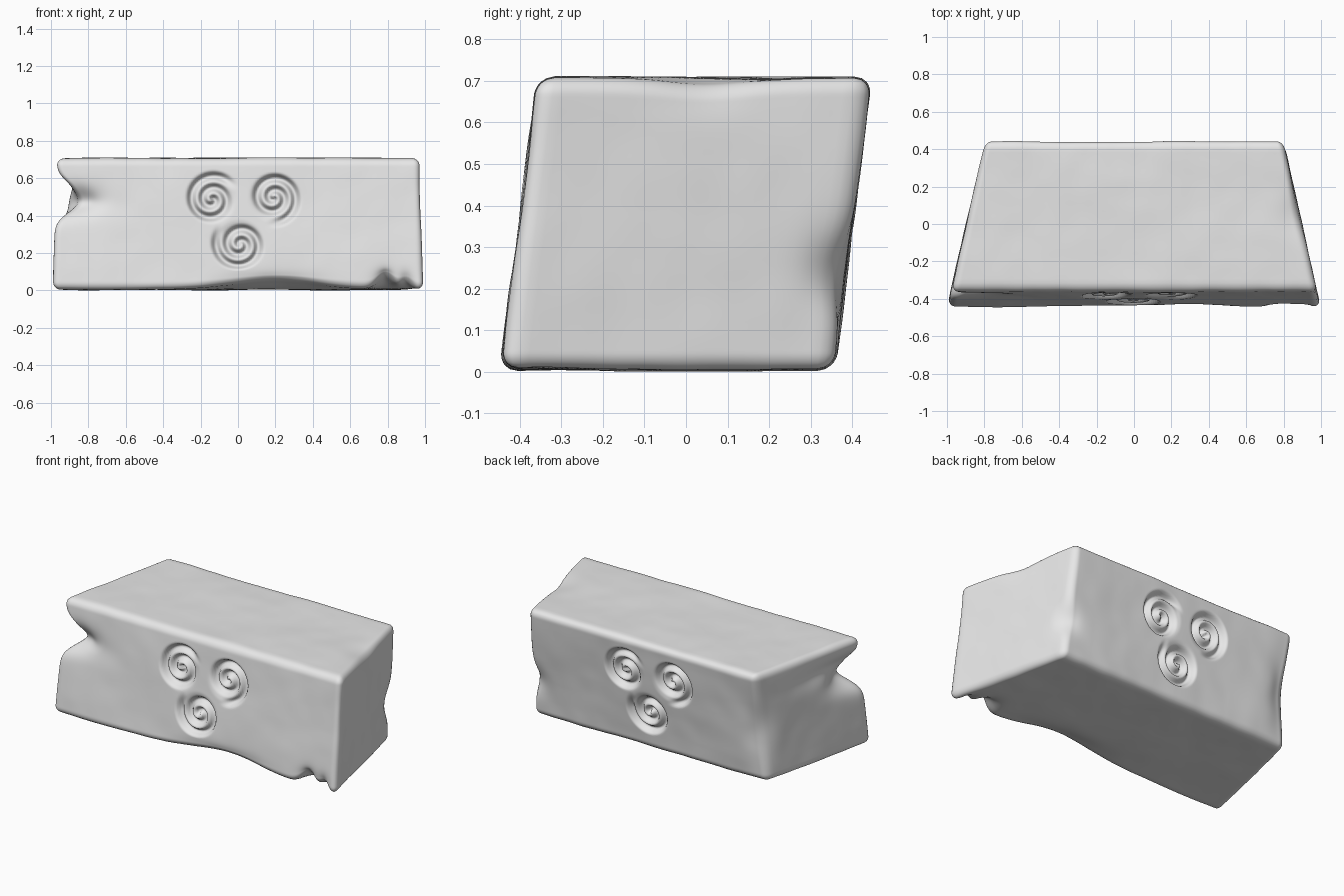
import bpy, bmesh, math
from mathutils import Vector, noise

old = bpy.data.objects.get("Cube")
if old:
    bpy.data.objects.remove(old, do_unlink=True)

HALF = Vector((1.0, 0.405, 0.355))
ROUND = 0.045
CELLS = (200, 36, 84)

# Chips and hollows: centre, reach, push
DENTS = [
    ((-1.0, -0.4, 0.47), (0.22, 0.22, 0.075), (0.12, 0.07, 0)),
    ((-1.0, -0.3, 0.56), (0.2, 0.35, 0.06), (0.05, 0, 0)),
    ((0.79, -0.45, 0.0), (0.06, 0.12, 0.09), (0, 0.04, 0.07)),
    ((0.9, -0.45, 0.0), (0.04, 0.1, 0.08), (0, 0.03, 0.04)),
    ((0.2, -0.45, 0.0), (0.32, 0.13, 0.08), (0, 0.02, 0.05)),
    ((0.82, 0.4, 0.24), (0.09, 0.09, 0.1), (-0.03, -0.03, 0)),
    ((-0.8, 0.42, 0.3), (0.1, 0.1, 0.25), (0.03, -0.03, 0)),
    ((0.9, 0.05, 0.71), (0.1, 0.15, 0.08), (-0.01, 0, -0.02)),
]
# Carved spirals: across, height, start angle in degrees
SPIRALS = [(-0.14, 0.485, 20), (0.19, 0.495, -108), (0.01, 0.245, 132)]
REACH, PITCH, DEPTH = 0.137, 0.062, 0.036


def smooth(t):
    t = max(0.0, min(1.0, t))
    return t * t * (3 - 2 * t)


def carving(across, height):
    """Depth of the three inward winding grooves at a point."""
    depth = 0.0
    for cx, cz, start in SPIRALS:
        dx, dz = across - cx, height - cz
        r = math.hypot(dx, dz)
        if r > REACH + PITCH:
            continue
        turn = ((math.atan2(dz, dx) - math.radians(start)) / math.tau) % 1
        s = (REACH - r) / PITCH - turn
        k = round(s)
        groove = 0.0
        if k >= 0:
            groove = math.cos(math.pi * (s - k)) ** 2 * smooth((k + turn) / 0.15)
        dish = 0.008 * smooth((REACH - r) / 0.04)
        depth = max(depth, dish + DEPTH * groove)
    return depth


def shape(p):
    # rounded block
    core = Vector([max(-(h - ROUND), min(h - ROUND, c)) for c, h in zip(p, HALF)])
    out = p - core
    q = core + out.normalized() * ROUND
    facing = out.normalized().y
    # lean back and taper to the rear
    q.y += 0.125 * q.z
    q.x *= 0.901 - 0.224 * q.y
    q.z += HALF.z
    # carve front and back
    if abs(facing) > 0.9:
        side = 1 if facing > 0 else -1
        q.y -= side * carving(-side * q.x, q.z)
    # weathering
    move = Vector()
    for centre, reach, push in DENTS:
        d = sum(((a - b) / w) ** 2 for a, b, w in zip(q, centre, reach))
        move += Vector(push) * math.exp(-d)
    wobble = noise.noise(q * 3.0) * 0.006 + noise.noise(q * 8.0) * 0.002
    return q + move - out.normalized() * (wobble + 0.003)


# Six gridded sides joined into one block
bm = bmesh.new()
for axis in range(3):
    u, v = (axis + 1) % 3, (axis + 2) % 3
    for side in (-1, 1):
        rows = []
        for i in range(CELLS[u] + 1):
            row = []
            for j in range(CELLS[v] + 1):
                p = Vector()
                p[axis] = side * HALF[axis]
                p[u] = (2 * i / CELLS[u] - 1) * HALF[u]
                p[v] = (2 * j / CELLS[v] - 1) * HALF[v]
                row.append(bm.verts.new(p))
            rows.append(row)
        for a, b in zip(rows, rows[1:]):
            for j in range(CELLS[v]):
                quad = [a[j], b[j], b[j + 1], a[j + 1]]
                bm.faces.new(quad if side > 0 else quad[::-1])
bmesh.ops.remove_doubles(bm, verts=bm.verts, dist=0.0005)
for vert in bm.verts:
    vert.co = shape(vert.co.copy())
low = min(vert.co.z for vert in bm.verts)
for vert in bm.verts:
    vert.co.z -= low
for face in bm.faces:
    face.smooth = True

mesh = bpy.data.meshes.new("carved_stone_block")
bm.to_mesh(mesh)
bm.free()
block = bpy.data.objects.new("carved_stone_block", mesh)
bpy.context.collection.objects.link(block)

# Stone colour
stone = bpy.data.materials.new("pale_grey_stone")
stone.use_nodes = True
colour = (0.8, 0.8, 0.8, 1)
stone.diffuse_color = colour
stone.node_tree.nodes["Principled BSDF"].inputs["Base Color"].default_value = colour
mesh.materials.append(stone)
